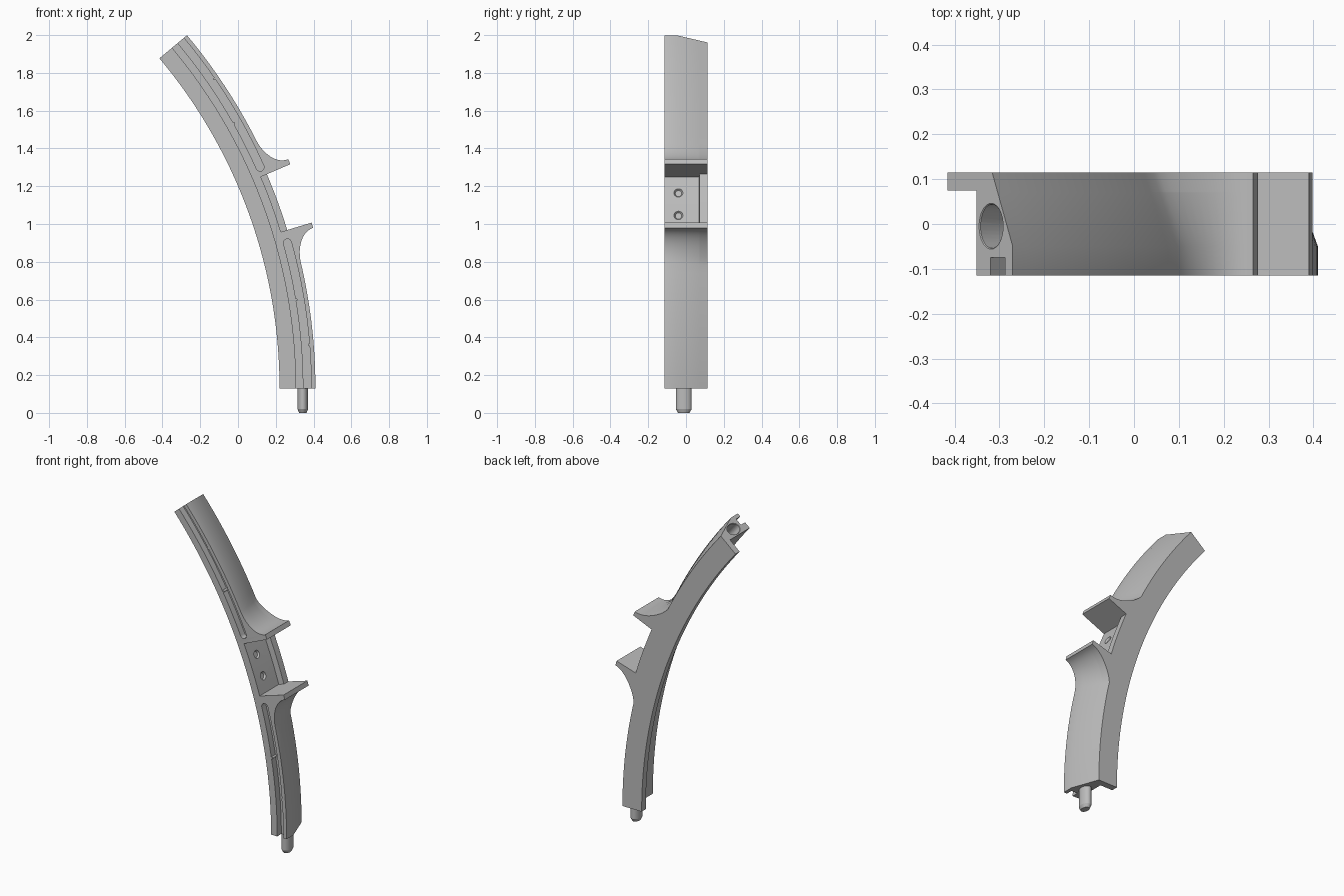
import bpy, bmesh, math

cube = bpy.data.objects.get("Cube")
if cube:
    bpy.data.objects.remove(cube, do_unlink=True)

RADIUS, CX, CZ = 2.718, -2.498, 0.13   # inner arc of the limb
END = 40.0                             # sweep in degrees
LOW, HIGH = 16.9, 23.15                # walls of the grip recess
INNER, OUTER, BACK, TIP = 0.085, 0.19, 0.13, 0.30
HALF = 0.115                           # half depth in y

grey = bpy.data.materials.new("plain_grey")
grey.use_nodes = True
grey.diffuse_color = (0.5, 0.5, 0.5, 1)
grey.node_tree.nodes["Principled BSDF"].inputs["Base Color"].default_value = (0.5, 0.5, 0.5, 1)


def polar(angle, t, y):
    a = math.radians(angle)
    return (CX + (RADIUS + t) * math.cos(a), y, CZ + (RADIUS + t) * math.sin(a))


def sweep(name, stations):
    """Skin closed (t, y) outlines placed along the arc."""
    bm = bmesh.new()
    rings = [[bm.verts.new(polar(a, t, y)) for t, y in prof] for a, prof in stations]
    n = len(rings[0])
    for r0, r1 in zip(rings, rings[1:]):
        for i in range(n):
            j = (i + 1) % n
            bm.faces.new((r0[i], r0[j], r1[j], r1[i]))
    bm.faces.new(rings[0])
    bm.faces.new(rings[-1])
    bmesh.ops.remove_doubles(bm, verts=bm.verts, dist=1e-5)
    bmesh.ops.recalc_face_normals(bm, faces=bm.faces)
    mesh = bpy.data.meshes.new(name)
    bm.to_mesh(mesh)
    bm.free()
    ob = bpy.data.objects.new(name, mesh)
    bpy.context.collection.objects.link(ob)
    mesh.materials.append(grey)
    return ob


def cone(name, r1, r2, depth, loc, tilt=0, oval=1.0):
    bpy.ops.mesh.primitive_cone_add(vertices=32, radius1=r1, radius2=r2, depth=depth,
                                    location=loc, rotation=(0, math.radians(tilt), 0))
    ob = bpy.context.object
    ob.name = name
    ob.scale = (1, oval, 1)
    ob.data.materials.append(grey)
    return ob


def smooth(ob):
    bpy.ops.object.select_all(action='DESELECT')
    ob.select_set(True)
    bpy.context.view_layer.objects.active = ob
    bpy.ops.object.shade_smooth_by_angle(angle=math.radians(25))


def cut(target, cutter):
    bpy.context.view_layer.objects.active = target
    mod = target.modifiers.new("cut", 'BOOLEAN')
    mod.operation, mod.solver, mod.object = 'DIFFERENCE', 'EXACT', cutter
    bpy.ops.object.modifier_apply(modifier=mod.name)
    bpy.data.objects.remove(cutter, do_unlink=True)


def outline(f1, f2, f3, f4, f5):
    return [(0, HALF), (0, 0.075), (INNER, 0.075), (INNER, -HALF), (f1, -HALF),
            (f2, -0.05), (f3, 0.07), (f4, 0.072), (f5, HALF)]


def limb_outline(dist):
    """Section at a distance in degrees from the recess wall, with flared guard."""
    u = min(1, max(0, (3.7 - dist) / 3.15))
    p = 1 - math.sqrt(1 - u * u)
    front = OUTER + (TIP - OUTER) * p
    back = BACK + (TIP - BACK) * p ** 0.7
    slope = (back - front) / (HALF + 0.05)
    return outline(front, front, front + slope * 0.12, front + slope * 0.122, back)


# Curved limb with two guards and the grip recess
flare = [0, 0.55] + [0.55 + 3.15 * (1 - math.cos(math.pi / 2 * i / 12)) for i in range(1, 13)]
stations = [(LOW * 0.78 * i / 14, limb_outline(9)) for i in range(14)]
stations += [(LOW - d, limb_outline(d)) for d in reversed(flare)]
pocket = outline(0.13, 0.13, 0.13, 0.165, 0.165)
stations += [(LOW + (HIGH - LOW) * i / 6, pocket) for i in range(7)]
stations += [(HIGH + d, limb_outline(d)) for d in flare]
first = HIGH + flare[-1]
stations += [(first + (END - first) * i / 14, limb_outline(9)) for i in range(1, 15)]
limb = sweep("curved_limb", stations)


# Long round-ended slots in the front face
def slot(rounded, opened):
    mid, half = 0.147, 0.021
    span = math.degrees(half / (RADIUS + mid))
    sign = 1 if opened > rounded else -1
    path = [(rounded + sign * span * (1 - math.cos(math.pi / 2 * i / 8)),
             half * max(0.03, math.sin(math.pi / 2 * i / 8))) for i in range(9)]
    start = path[-1][0]
    path += [(start + (opened - start) * i / 18, half) for i in range(1, 19)]
    return sweep("slot_cutter", [(a, [(mid - h, -0.14), (mid + h, -0.14),
                                      (mid + h, -0.075), (mid - h, -0.075)]) for a, h in path])


cut(limb, slot(16.0, -1))
cut(limb, slot(23.7, END + 1))

# Oval socket with a chamfered mouth in the upper end
cut(limb, cone("socket_cutter", 0.033, 0.033, 0.26, polar(END, 0.127, -0.005), -END, 1.48))
cut(limb, cone("mouth_cutter", 0.029, 0.041, 0.016, polar(END, 0.127, -0.005), -END, 1.46))

# Screw holes in the recess floor
for a in (18.75, 21.3):
    cut(limb, cone("hole_cutter", 0.017, 0.017, 0.2, polar(a, 0.12, -0.04), 90 - a))
    cut(limb, cone("sink_cutter", 0.017, 0.025, 0.012, polar(a, 0.126, -0.04), 90 - a))
smooth(limb)

# Small grip nubs along alternate sides of the slots
for a, t in ((34.6, 0.167), (29.5, 0.127), (9.5, 0.127), (4.6, 0.167)):
    nub = cone("slot_nub", 0.007, 0.007, 0.04, polar(a, t, -0.094))
    nub.rotation_euler = (math.pi / 2, 0, 0)
    smooth(nub)

# Oval locating pin with a chamfered foot
smooth(cone("pin", 0.028, 0.028, 0.13, (0.343, -0.012, 0.085), 0, 1.5))
smooth(cone("pin_foot", 0.02, 0.028, 0.02, (0.343, -0.012, 0.01), 0, 1.5))
